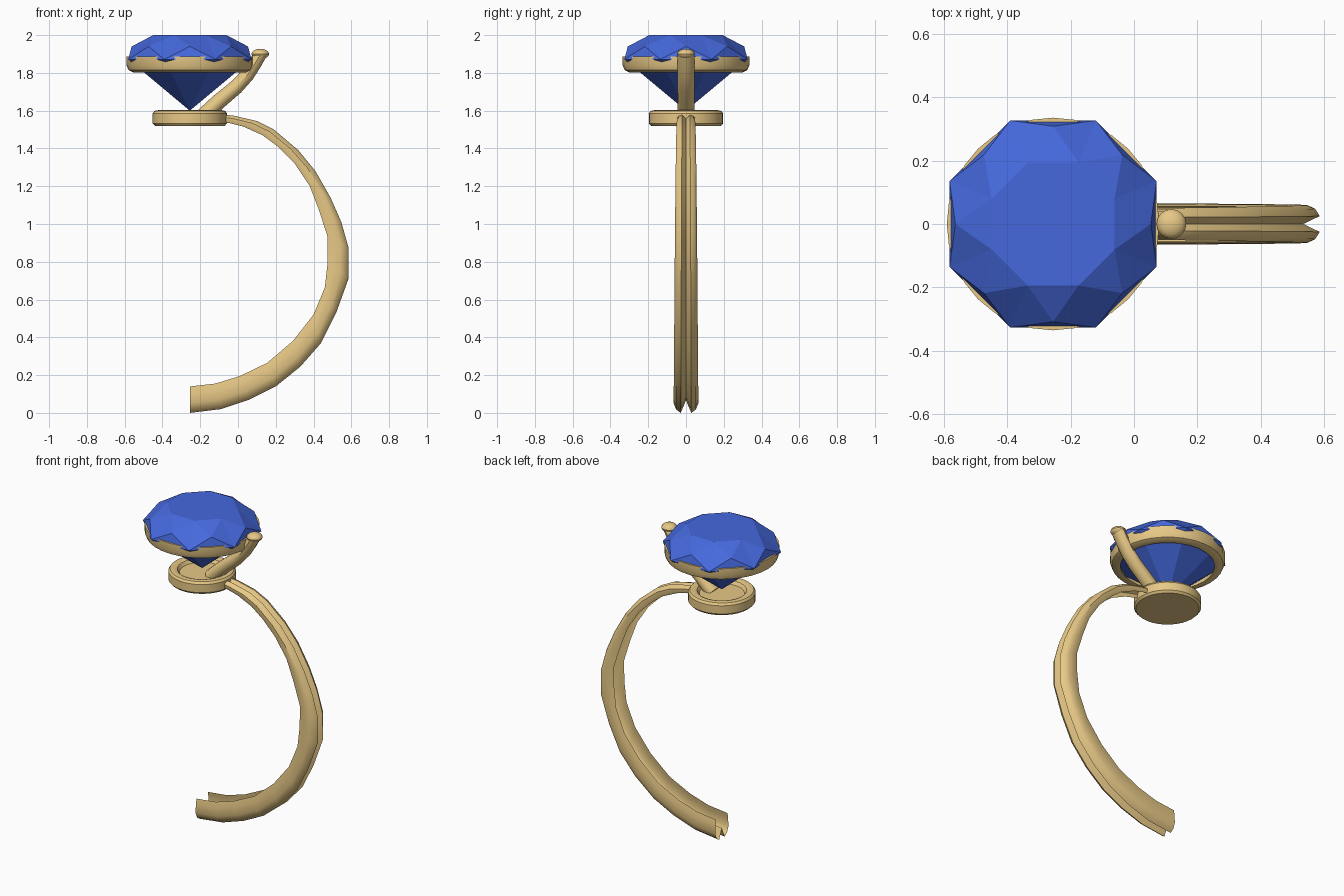
import bpy
from math import sin, cos, pi
from mathutils import Vector

if "Cube" in bpy.data.objects:
    bpy.data.objects.remove(bpy.data.objects["Cube"])

CX = -0.255  # axis of the stone and its setting


def material(name, rgb):
    m = bpy.data.materials.new(name)
    m.diffuse_color = (*rgb, 1)
    m.use_nodes = True
    m.node_tree.nodes["Principled BSDF"].inputs["Base Color"].default_value = m.diffuse_color
    return m


gold = material("gold", (0.80, 0.58, 0.24))
blue = material("blue_stone", (0.06, 0.14, 0.72))


def make(name, verts, faces, mat, smooth=True):
    me = bpy.data.meshes.new(name)
    me.from_pydata(verts, [], faces)
    me.materials.append(mat)
    ob = bpy.data.objects.new(name, me)
    bpy.context.collection.objects.link(ob)
    bpy.ops.object.select_all(action='DESELECT')
    ob.select_set(True)
    bpy.context.view_layer.objects.active = ob
    bpy.ops.object.mode_set(mode='EDIT')
    bpy.ops.mesh.select_all(action='SELECT')
    bpy.ops.mesh.remove_doubles(threshold=0.0001)
    bpy.ops.mesh.normals_make_consistent(inside=False)
    bpy.ops.object.mode_set(mode='OBJECT')
    if smooth:
        bpy.ops.object.shade_smooth_by_angle(angle=0.6)
    return ob


def skin(rows, closed):
    """Quads between successive rows of equal length."""
    n = len(rows[0])
    faces = []
    for i in range(len(rows) - 1):
        for j in range(n if closed else n - 1):
            k = (j + 1) % n
            faces.append((i * n + j, i * n + k, (i + 1) * n + k, (i + 1) * n + j))
    return [v for r in rows for v in r], faces


def lathe(name, profile, x=CX, n=32):
    rows = [[(x + r * cos(2 * pi * j / n), r * sin(2 * pi * j / n), z)
             for j in range(n)] for r, z in profile]
    return make(name, *skin(rows, True), gold)


# Faceted stone: table, star and kite facets, girdle, pointed pavilion
def octagon(r, z, shift):
    return [(CX + r * cos((i + shift) * pi / 4), r * sin((i + shift) * pi / 4), z)
            for i in range(8)]


verts = octagon(0.21, 2.0, 0.5) + octagon(0.308, 1.94, 0) + octagon(0.353, 1.872, 0.5)
verts.append((CX, 0, 1.6))
faces = [tuple(range(8))]
for i in range(8):
    k = (i + 1) % 8
    faces += [(i, k, 8 + k), (i, 8 + i, 16 + i), (i, 16 + i, 8 + k),
              (16 + i, 16 + k, 8 + k), (16 + i, 24, 16 + k)]
make("stone", verts, faces, blue, smooth=False)

# Collar holding the stone
lathe("stone_collar", [(0.335, 1.887), (0.335, 1.84), (0.325, 1.815), (0.30, 1.803),
                       (0.275, 1.805), (0.285, 1.887), (0.335, 1.887)])

# Round seat with raised rim
lathe("seat", [(0, 1.52), (0.185, 1.52), (0.197, 1.533), (0.197, 1.585), (0.187, 1.599),
               (0.165, 1.603), (0.145, 1.595), (0.132, 1.575), (0, 1.575)])

# Slanted prong, swept along a bent path
path = [Vector(p) for p in ((-0.19, 0, 1.565), (-0.10, 0, 1.65), (-0.01, 0, 1.725),
                            (0.05, 0, 1.79), (0.09, 0, 1.85), (0.12, 0, 1.90))]
rows = []
for i, p in enumerate(path):
    t = (path[min(i + 1, 5)] - path[max(i - 1, 0)]).normalized()
    side = Vector((t.z, 0, -t.x))
    r = 0.043 - 0.002 * i
    rows.append([p + side * r * cos(j * pi / 6) + Vector((0, 0.045 * sin(j * pi / 6), 0))
                 for j in range(12)])
v, f = skin(rows, True)
make("prong", v, f + [tuple(range(12)), tuple(range(60, 72))], gold)

# Rounded prong tip
lathe("prong_tip", [(0.047 * sin(a * pi / 8), 1.9 + 0.027 * cos(a * pi / 8))
                    for a in range(9)], x=0.118, n=16)

# Half band: grooved open channel, tapering towards the seat
outer = [(-.255, 0), (-.09, .02), (.06, .07), (.20, .14), (.33, .245), (.44, .37),
         (.52, .53), (.585, .71), (.585, .875), (.547, 1.01), (.49, 1.14), (.41, 1.28),
         (.32, 1.39), (.19, 1.5), (.10, 1.545), (-.02, 1.573), (-.08, 1.58)]
inner = [(-.255, .14), (-.12, .155), (.01, .195), (.155, .265), (.29, .38), (.40, .52),
         (.46, .665), (.475, .80), (.475, .93), (.43, 1.07), (.38, 1.2), (.30, 1.32),
         (.21, 1.41), (.13, 1.47), (.03, 1.515), (-.05, 1.535), (-.09, 1.54)]
half = [(0.86, 1.0), (0.97, 0.75), (1.0, 0.37), (0.8, 0.13), (0.42, 0.0)]
section = half + [(0, 0.47)] + [(-y, t) for y, t in reversed(half)]
rows = []
for i, (o, n) in enumerate(zip(outer, inner)):
    w = 0.066 - 0.02 * (i / 16) ** 1.5
    rows.append([(o[0] + (n[0] - o[0]) * t, y * w, o[1] + (n[1] - o[1]) * t)
                 for y, t in section])
make("half_band", *skin(rows, False), gold)
